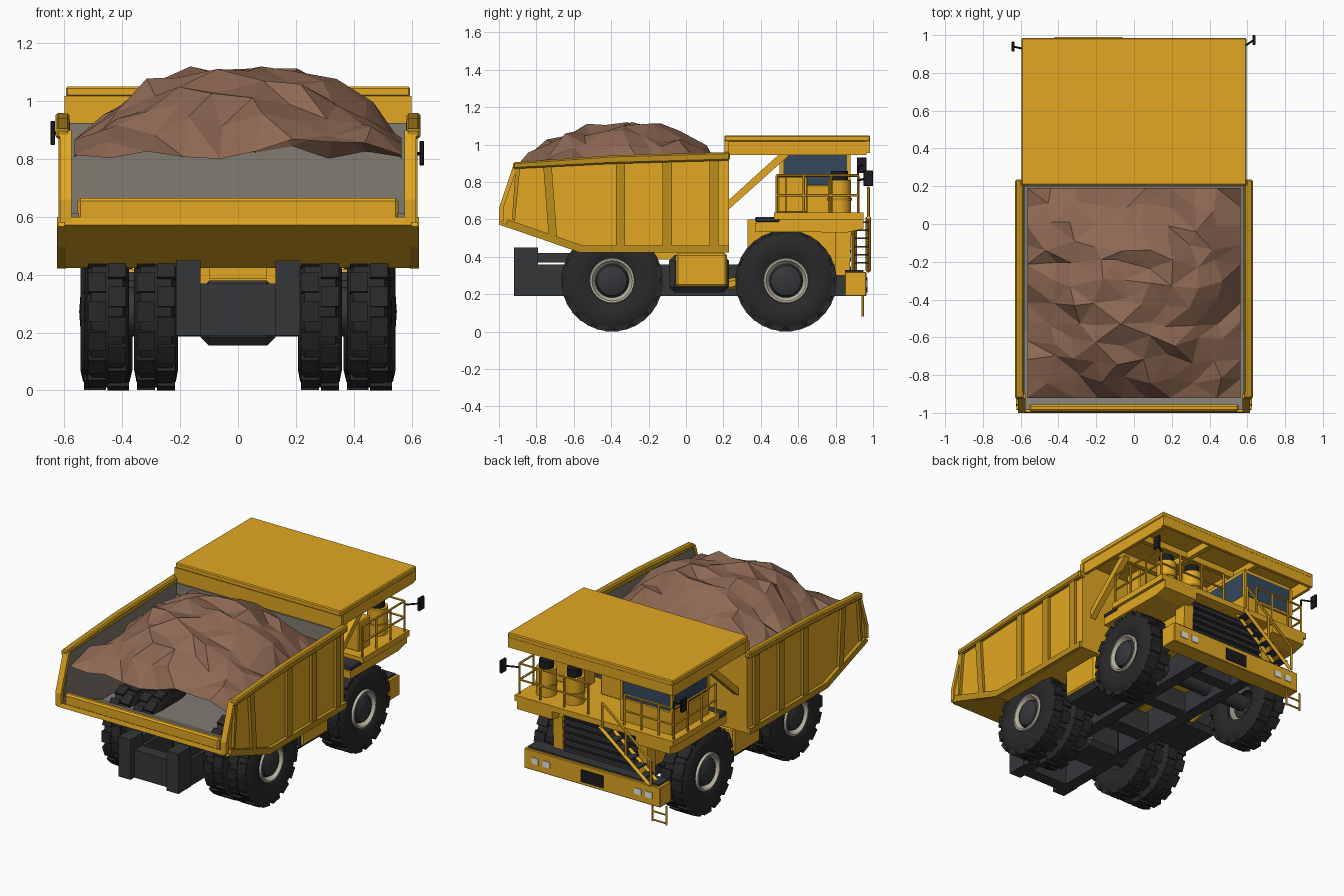
import bpy, bmesh, math, random
from mathutils import Vector, Matrix

if "Cube" in bpy.data.objects:
    bpy.data.objects.remove(bpy.data.objects["Cube"])

random.seed(4)


def material(name, r, g, b):
    m = bpy.data.materials.new(name)
    m.diffuse_color = (r, g, b, 1)
    m.use_nodes = True
    m.node_tree.nodes["Principled BSDF"].inputs["Base Color"].default_value = m.diffuse_color
    return m


YELLOW = material("yellow", 0.76, 0.39, 0.016)
TRIM = material("dark_yellow", 0.5, 0.27, 0.012)
DARK = material("dark_metal", 0.035, 0.038, 0.042)
BLACK = material("black", 0.012, 0.012, 0.013)
RUBBER = material("rubber", 0.022, 0.022, 0.023)
LINER = material("liner_grey", 0.22, 0.2, 0.17)
EARTH = material("earth", 0.27, 0.14, 0.088)
GLASS = material("glass", 0.035, 0.065, 0.11)
RIM = material("rim", 0.5, 0.46, 0.36)
LAMP = material("lamp", 0.8, 0.8, 0.75)


def finish(name, bm, mat, bevel=0, smooth=False):
    me = bpy.data.meshes.new(name)
    bmesh.ops.recalc_face_normals(bm, faces=bm.faces)
    bm.to_mesh(me)
    bm.free()
    ob = bpy.data.objects.new(name, me)
    bpy.context.collection.objects.link(ob)
    me.materials.append(mat)
    if bevel:
        mod = ob.modifiers.new("bevel", "BEVEL")
        mod.width, mod.segments = bevel, 1
    if smooth:
        bpy.ops.object.select_all(action="DESELECT")
        ob.select_set(True)
        bpy.context.view_layer.objects.active = ob
        bpy.ops.object.shade_smooth_by_angle(angle=math.radians(35))
    return ob


def boxes(name, mat, *dims, bevel=0, mirror=False):
    """Each dim is x0, x1, y0, y1, z0, z1."""
    bm = bmesh.new()
    if mirror:
        dims = dims + tuple((-d[1], -d[0], *d[2:]) for d in dims)
    for x0, x1, y0, y1, z0, z1 in dims:
        m = Matrix.Translation(((x0 + x1) / 2, (y0 + y1) / 2, (z0 + z1) / 2))
        bmesh.ops.create_cube(bm, size=1, matrix=m @ Matrix.Diagonal((x1 - x0, y1 - y0, z1 - z0, 1)))
    return finish(name, bm, mat, bevel)


def prisms(name, mat, x0, x1, *profiles, mirror=False, bevel=0):
    """Extrude y-z outlines along x."""
    bm = bmesh.new()
    for s in ((1, -1) if mirror else (1,)):
        for prof in profiles:
            a, b = ([bm.verts.new((s * x, y, z)) for y, z in prof] for x in (x0, x1))
            bm.faces.new(a)
            bm.faces.new(b[::-1])
            for i in range(len(a)):
                bm.faces.new((a[i - 1], a[i], b[i], b[i - 1]))
    return finish(name, bm, mat, bevel)


def bars(name, mat, r, *segs, sides=6):
    bm = bmesh.new()
    for a, b in segs:
        a, b = Vector(a), Vector(b)
        q = (b - a).to_track_quat("Z", "Y").to_matrix().to_4x4()
        bmesh.ops.create_cone(bm, cap_ends=True, segments=sides, radius1=r, radius2=r,
                              depth=(b - a).length, matrix=Matrix.Translation((a + b) / 2) @ q)
    return finish(name, bm, mat, smooth=sides > 8)


def lathe(name, mat, prof, loc, flip=1, n=24):
    """Spin an (x, radius) profile about the x axis."""
    bm = bmesh.new()
    vs = [bm.verts.new((x * flip, 0, r)) for x, r in prof]
    es = [bm.edges.new(p) for p in zip(vs, vs[1:])]
    bmesh.ops.spin(bm, geom=vs + es, axis=(1, 0, 0), cent=(0, 0, 0), angle=math.tau, steps=n)
    bmesh.ops.remove_doubles(bm, verts=bm.verts, dist=1e-4)
    bmesh.ops.translate(bm, verts=bm.verts, vec=loc)
    return finish(name, bm, mat, smooth=True)


def tyre(name, x, y, w, flip):
    R, h, z = 0.262, w / 2, 0.272
    lathe(name, RUBBER, [(-h * .75, .115), (-h * .95, .15), (-h, .2), (-h * .9, .24), (-h * .7, R),
                         (h * .7, R), (h * .9, .24), (h, .2), (h * .95, .15), (h * .75, .115)], (x, y, z), flip)
    bm = bmesh.new()
    for i in range(32):  # two staggered rows of tread blocks
        side = 1 if i % 2 else -1
        m = (Matrix.Translation((x, y, z)) @ Matrix.Rotation(i * math.tau / 32, 4, "X")
             @ Matrix.Translation((side * h * .45, 0, R - .005)) @ Matrix.Diagonal((h * .82, .07, .026, 1)))
        bmesh.ops.create_cube(bm, size=1, matrix=m)
    finish(name + "_tread", bm, RUBBER)


# wheels: single in front of the cab end, twin under the body
for s, side in ((1, "right"), (-1, "left")):
    for label, y, tyres in (("steer", .535, ((.455, .18),)), ("drive", -.395, ((.453, .152), (.283, .152)))):
        for i, (x, w) in enumerate(tyres):
            tyre(f"{label}_tyre_{side}_{i}", s * x, y, w, s)
        xo = tyres[0][0] + tyres[0][1] / 2
        loc = (s * xo, y, .272)
        lathe(f"{label}_rim_{side}", RIM, [(-.14, .116), (-.012, .122), (-.003, .118), (-.003, .108), (-.03, .092), (-.05, .08)], loc, s)
        lathe(f"{label}_hub_{side}", DARK, [(-.12, .092), (-.035, .092), (-.012, .08), (0, .055), (.004, 0)], loc, s)
bars("drive_axle", DARK, .085, ((-.42, -.395, .272), (.42, -.395, .272)), sides=16)
bars("steer_axle", DARK, .05, ((-.42, .535, .272), (.42, .535, .272)), sides=12)
boxes("differential", DARK, (-.13, .13, -.52, -.27, .155, .38), bevel=.03)

# chassis
boxes("frame_rails", DARK, (.13, .21, -.8, .86, .19, .36), (.13, .215, -.92, -.79, .19, .45),
      (.14, .2, -.8, -.5, .37, .42), mirror=True)
boxes("cross_members", DARK, (-.13, .13, -.88, -.8, .19, .37), (-.14, .14, -.12, -.02, .2, .34),
      (-.14, .14, .25, .33, .2, .34), (-.14, .14, .68, .76, .2, .34))
boxes("hinge_beam", YELLOW, (-.1, .1, -.6, .2, .385, .425))
boxes("fuel_tank", YELLOW, (.27, .5, -.055, .22, .24, .42), bevel=.012, mirror=True)
boxes("tank_mounts", DARK, (.2, .49, -.09, .23, .21, .41), bevel=.03, mirror=True)
bars("steering_struts", YELLOW, .03, ((.27, .22, .25), (.27, .45, .3)), ((-.27, .22, .25), (-.27, .45, .3)))

# dump body shell
SIDE = [(-1, .585), (-1, .66), (-.915, .905), (-.4, .935), (.23, .95), (.23, .43), (-.56, .43)]
prisms("body_sides", YELLOW, .588, .602, SIDE, mirror=True)
prisms("body_liner_sides", LINER, .580, .588, [(-.96, .62), (-.905, .885), (.2, .93), (.2, .46), (-.56, .46)], mirror=True)
prisms("body_floor", YELLOW, -.6, .6, [(-1, .572), (-.56, .425), (.23, .425), (.23, .44), (-.56, .44), (-.995, .6)])
prisms("body_floor_liner", LINER, -.585, .585, [(-.985, .596), (-.56, .44), (.2, .44), (.2, .455), (-.56, .455), (-.985, .612)])
boxes("body_front_wall", YELLOW, (-.6, .6, .205, .23, .43, 1.018))
boxes("body_front_liner", LINER, (-.585, .585, .195, .205, .45, .925))
prisms("body_top_rails", TRIM, .582, .63, [(-.925, .87), (-.925, .905), (-.4, .942), (.235, .96), (.235, .915), (-.4, .897)],
       mirror=True, bevel=.008)
prisms("body_bottom_trim", TRIM, .595, .625, [(-.965, .562), (-.955, .6), (-.55, .46), (.23, .46), (.23, .422), (-.565, .422)], mirror=True)
prisms("body_ribs", TRIM, .6, .62, *[[(y - .025, .45), (y + .025, .45), (y + .025, .93), (y - .025, .92)] for y in (.15, -.1, -.35)],
       [(-.735, .52), (-.69, .51), (-.72, .91), (-.765, .91)], [(-.93, .6), (-.915, .59), (-.885, .9), (-.91, .9)], mirror=True)
prisms("body_rear_posts", YELLOW, .575, .615, [(-1, .58), (-.975, .59), (-.975, .665), (-.895, .9), (-.92, .9), (-1, .66)], mirror=True)
prisms("tail_skirt", YELLOW, -.622, .622, [(-.985, .567), (-.565, .424), (-.55, .432), (-.98, .58)])
boxes("tail_lip", YELLOW, (-.555, .555, -.992, -.955, .59, .665), bevel=.01)

# canopy over the cab
boxes("canopy_plate", YELLOW, (-.595, .595, .205, .985, 1.015, 1.05), bevel=.006)
boxes("canopy_skirts", YELLOW, (-.592, .592, .965, .985, .955, 1.02), (.57, .59, .23, .965, .945, 1.02),
      (-.59, -.57, .23, .965, .945, 1.02), (-.57, .57, .46, .49, .97, 1.02), (-.57, .57, .71, .74, .97, 1.02),
      (-.2, -.17, .23, .965, .97, 1.02), (.17, .2, .23, .965, .97, 1.02))
prisms("canopy_braces", YELLOW, .5, .54, [(.23, .655), (.23, .705), (.5, .95), (.56, .95)], mirror=True)

# heaped load
bm = bmesh.new()
bmesh.ops.create_grid(bm, x_segments=9, y_segments=11, size=1)
for v in bm.verts:
    x, y = v.co.x, v.co.y
    inner = abs(x) < .99 and abs(y) < .99
    dome = (1 - abs(x) ** 2.4) * (1 - abs(y - .1 * (1 - y * y)) ** 2.6)
    z = .83 + .275 * dome + random.uniform(-.035, .045)
    jx, jy = (random.uniform(-.03, .03), random.uniform(-.03, .03)) if inner else (0, 0)
    v.co = (.565 * x + jx, -.365 + .555 * y + jy, min(z, 1.15))
bmesh.ops.triangulate(bm, faces=bm.faces)
finish("earth_load", bm, EARTH)

# engine bay, fenders and deck
boxes("engine_bay", YELLOW, (-.3, .3, .33, .85, .33, .6))
prisms("fenders", YELLOW, .3, .55, [(.37, .535), (.37, .58), (.47, .6), (.95, .6), (.95, .55), (.86, .53)], mirror=True)
prisms("grille_columns", YELLOW, .27, .34, [(.8, .3), (.875, .3), (.885, .55), (.8, .56)], mirror=True)
boxes("deck", YELLOW, (-.57, .57, .47, .95, .6, .637))
boxes("deck_rear_boxes", DARK, (.3, .555, .37, .5, .585, .612), mirror=True, bevel=.006)
boxes("grille_back", BLACK, (-.27, .27, .84, .862, .31, .6))
boxes("grille_slats", DARK, *[(-.265, .265, .86, .882, z, z + .018) for z in (.33, .375, .42, .465, .51, .555)])

# bumper, lights and ladder
boxes("bumper", YELLOW, (-.49, .49, .85, .965, .19, .32), bevel=.004)
boxes("bumper_top", DARK, (-.47, .47, .85, .95, .318, .33))
boxes("headlights", LAMP, *[(x - .025, x + .025, .96, .97, .235, .275) for x in (.33, .41)], mirror=True)
boxes("bumper_plate", BLACK, (-.08, .08, .96, .97, .21, .29))
bars("bumper_ladder", YELLOW, .006, *[((x, .945, .08), (x, .945, .2)) for x in (-.52, -.42)],
     *[((-.52, .945, z), (-.42, .945, z)) for z in (.09, .145)])

# diagonal stairs in front of the grille
for y in (.9, .975):
    bars("stair_stringer", YELLOW, .014, ((-.06, y, .61), (-.42, y, .325)), sides=4)
boxes("stair_treads", DARK, *[(-.125 - .055 * i, -.07 - .055 * i, .9, .975, .58 - .043 * i, .588 - .043 * i) for i in range(6)])
bars("stair_handrail", YELLOW, .008, ((-.08, .975, .77), (-.43, .975, .48)), ((-.08, .975, .6), (-.08, .975, .77)),
     ((-.43, .975, .32), (-.43, .975, .48)), ((-.25, .975, .47), (-.25, .975, .63)))

# deck railings
for s, xin in ((1, .06), (-1, .2)):
    path = [(s * .555, .485), (s * .555, .92), (s * xin, .92)]
    segs = [((*a, z), (*b, z)) for a, b in zip(path, path[1:]) for z in (.73, .835)]
    posts = [(s * .555, y) for y in (.485, .63, .775, .92)] + [(s * (xin + (.555 - xin) * t), .92) for t in (0, .35, .7)]
    bars("deck_railing", YELLOW, .007, *segs, *[((*p, .63), (*p, .835)) for p in posts])

# cab with wraparound glass
boxes("cab_body", YELLOW, (-.52, -.14, .5, .88, .63, .785), (-.51, -.15, .51, .87, .94, .975), bevel=.005)
boxes("cab_glass", GLASS, (-.512, -.148, .508, .872, .78, .95))
boxes("cab_pillars", YELLOW, *[(x, x + .02, y, y + .02, .78, .95) for x in (-.52, -.16) for y in (.5, .86)])
boxes("control_cabinet", YELLOW, (.28, .5, .53, .65, .635, .83), (-.1, .16, .49, .65, .635, .83), bevel=.006)

# air cleaners
for x in (.43, .23):
    bars("air_cleaner", YELLOW, .062, ((x, .82, .635), (x, .82, .81)), sides=16)
    bars("air_cleaner_band", TRIM, .067, ((x, .82, .7), (x, .82, .715)), sides=16)
    bars("air_cleaner_cap", BLACK, .045, ((x, .82, .81), (x, .82, .86)), sides=16)

# mirrors
for x, y, z in ((.635, .975, .82), (-.64, .94, .89)):
    boxes("mirror", BLACK, (x - .008, x + .008, y - .027, y + .025, z - .042, z + .042), bevel=.003)
    s = 1 if x > 0 else -1
    bars("mirror_arm", BLACK, .006, ((x, y, z), (s * .555, .92, z - .01)), ((s * .555, .92, z - .01), (s * .555, .92, .8)))
